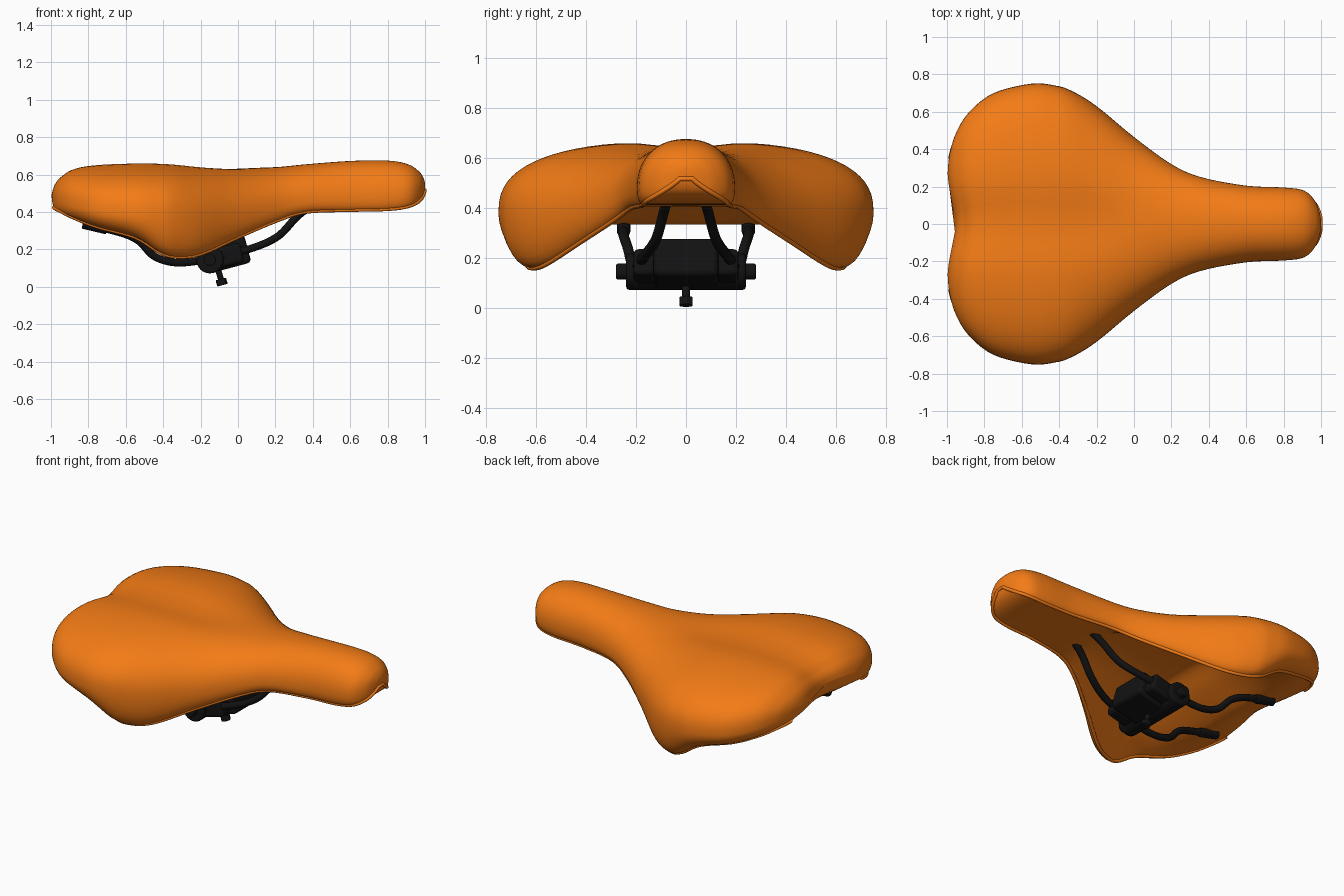
import bpy, bmesh, math
from mathutils import Vector

if "Cube" in bpy.data.objects:
    bpy.data.objects.remove(bpy.data.objects["Cube"])


def material(name, rgb):
    m = bpy.data.materials.new(name)
    m.diffuse_color = (*rgb, 1)
    m.use_nodes = True
    m.node_tree.nodes["Principled BSDF"].inputs["Base Color"].default_value = m.diffuse_color
    return m


ORANGE = material("orange_cover", (0.9, 0.2, 0.008))
BLACK = material("black_metal", (0.006, 0.006, 0.006))


def spline(rows, steps):
    """Catmull-Rom interpolation through rows of numbers."""
    out = []
    for i in range(len(rows) - 1):
        p0, p1, p2, p3 = (rows[min(max(i + k, 0), len(rows) - 1)] for k in (-1, 0, 1, 2))
        for s in range(steps):
            t = s / steps
            out.append([0.5 * (2 * b + (c - a) * t + (2 * a - 5 * b + 4 * c - d) * t * t
                               + (3 * b - a - 3 * c + d) * t ** 3)
                        for a, b, c, d in zip(p0, p1, p2, p3)])
    return out + [list(rows[-1])]


def smooth(obj, angle=40):
    bpy.ops.object.select_all(action='DESELECT')
    obj.select_set(True)
    bpy.context.view_layer.objects.active = obj
    bpy.ops.object.shade_smooth_by_angle(angle=math.radians(angle))


def mesh_object(name, bm, mat):
    me = bpy.data.meshes.new(name)
    bmesh.ops.recalc_face_normals(bm, faces=bm.faces)
    bm.to_mesh(me)
    bm.free()
    obj = bpy.data.objects.new(name, me)
    bpy.context.collection.objects.link(obj)
    me.materials.append(mat)
    smooth(obj)
    return obj


def tube(name, pts, r, mat, cyclic=False):
    cu = bpy.data.curves.new(name, 'CURVE')
    cu.dimensions = '3D'
    cu.bevel_depth = r
    cu.bevel_resolution = 3
    cu.use_fill_caps = True
    sp = cu.splines.new('POLY')
    sp.points.add(len(pts) - 1)
    for p, c in zip(sp.points, pts):
        p.co = (*c, 1)
    sp.use_cyclic_u = cyclic
    sp.use_smooth = True
    obj = bpy.data.objects.new(name, cu)
    bpy.context.collection.objects.link(obj)
    cu.materials.append(mat)
    return obj


def rod(name, a, b, r, bevel=0.006, sides=32):
    """Bevelled cylinder between two points."""
    a, b = Vector(a), Vector(b)
    bpy.ops.mesh.primitive_cylinder_add(vertices=sides, radius=r, depth=(b - a).length,
                                        location=(a + b) / 2)
    return finish(name, (b - a).to_track_quat('Z', 'Y').to_euler(), bevel)


def block(name, loc, size, tilt, bevel):
    bpy.ops.mesh.primitive_cube_add(size=1, location=loc)
    bpy.context.object.scale = size
    bpy.ops.object.transform_apply(location=False, rotation=False, scale=True)
    return finish(name, (0, tilt, 0), bevel)


def finish(name, rot, bevel):
    obj = bpy.context.object
    obj.name = name
    obj.rotation_euler = rot
    obj.data.materials.append(BLACK)
    if bevel:
        mod = obj.modifiers.new("bevel", 'BEVEL')
        mod.width, mod.segments = bevel, 3
    smooth(obj)
    return obj


# Seat sections: x, half width, top z, widest z, lower edge y, lower edge z, underside centre z
SECTIONS = [
    (-1.0, .27, .51, .49, .25, .47, .48), (-.985, .38, .56, .47, .35, .425, .44),
    (-.95, .49, .60, .455, .45, .405, .41), (-.88, .60, .64, .43, .53, .37, .37),
    (-.75, .70, .66, .40, .60, .32, .335), (-.55, .75, .668, .38, .64, .265, .42),
    (-.42, .74, .667, .37, .64, .185, .50), (-.33, .71, .662, .36, .62, .16, .51),
    (-.20, .63, .65, .34, .56, .175, .51), (0, .465, .637, .36, .42, .265, .50),
    (.20, .32, .64, .41, .29, .35, .47), (.36, .25, .655, .45, .22, .40, .41),
    (.60, .205, .673, .47, .18, .41, .41), (.80, .195, .675, .48, .17, .415, .415),
    (.91, .178, .655, .49, .155, .43, .43), (.97, .12, .615, .51, .105, .46, .46),
    (.995, .05, .575, .53, .045, .50, .50), (1.0, .002, .541, .54, .002, .539, .539)]


def place(x, y, z):
    """Pull the middle of the tail forward to form the rear notch."""
    return (x + .045 * math.exp(-(y / .17) ** 2) * max(0, (-.3 - x) / .7) ** 2, y, z)


def half_section(x, w, top, zm, yb, zb, c):
    rear = min(max((.15 - x) / .55, 0), 1)
    rear = rear * rear * (3 - 2 * rear)
    n = 2.2 + .4 * rear
    valley = .03 * rear * min(1, (top - zm) / .15)
    pts = []
    for i in range(19):                                   # padded top
        a = math.pi / 2 * i / 18
        y = w * math.sin(a) ** (2 / n)
        z = zm + (top - zm) * max(math.cos(a), 0) ** (2 / n)
        pts.append((y, z - valley * math.exp(-(y / .15) ** 2)))
    for i in range(1, 8):                                 # tucked-in side
        b = math.pi / 2 * i / 7
        pts.append((yb + (w - yb) * math.cos(b), zm - (zm - zb) * math.sin(b)))
    for i in range(1, 11):                                # hollow underside
        t = 1 - i / 10
        pts.append((yb * t, c + (zb - c) * t ** 3))
    return pts


# Seat
bm = bmesh.new()
rings, edge = [], []
for row in spline(SECTIONS, 5):
    half = half_section(*row)
    full = half + [(-y, z) for y, z in half[-2:0:-1]]
    rings.append([bm.verts.new(place(row[0], y, z)) for y, z in full])
    edge.append(place(row[0], row[4], row[5]))
for r0, r1 in zip(rings, rings[1:]):
    for i in range(len(r0)):
        j = (i + 1) % len(r0)
        bm.faces.new((r0[i], r0[j], r1[j], r1[i]))
bm.faces.new(rings[0])
bm.faces.new(rings[-1])
mesh_object("seat", bm, ORANGE)

# Piping along the lower edge
edge = edge[5:-3]
tube("seat_piping", edge + [(x, -y, z) for x, y, z in reversed(edge)], .01, ORANGE)

# Rails and their rear sleeves
RAIL = [(.42, .07, .45), (.32, .09, .38), (.22, .12, .275), (.10, .16, .215), (-.05, .19, .175),
        (-.2, .20, .14), (-.34, .205, .13), (-.45, .215, .165), (-.53, .235, .245),
        (-.63, .25, .29), (-.82, .25, .335)]
for s, side in ((1, "left"), (-1, "right")):
    path = [(x, s * y, z) for x, y, z in spline(RAIL, 6)]
    tube(f"rail_{side}", path, .021, BLACK)
    rod(f"rail_sleeve_{side}", (-.70, s * .25, .307), (-.83, s * .25, .338), .027)
    # Side clamp plates gripping each rail
    block(f"clamp_plate_{side}", (-.06, s * .165, .165), (.17, .09, .11), -.26, .02)

# Clamp body, pivot barrel and cross bolt
block("clamp_body", (-.045, 0, .18), (.2, .26, .155), -.26, .022)
rod("clamp_barrel", (-.15, -.24, .145), (-.15, .24, .145), .073, .012)
rod("clamp_cross_bolt", (-.15, -.28, .145), (-.15, .28, .145), .032)

# Adjusting bolt with nut
rod("adjust_bolt", (-.115, 0, .12), (-.085, 0, .02), .016, 0)
rod("adjust_bolt_nut", (-.092, 0, .042), (-.083, 0, .009), .03, .004, 6)
